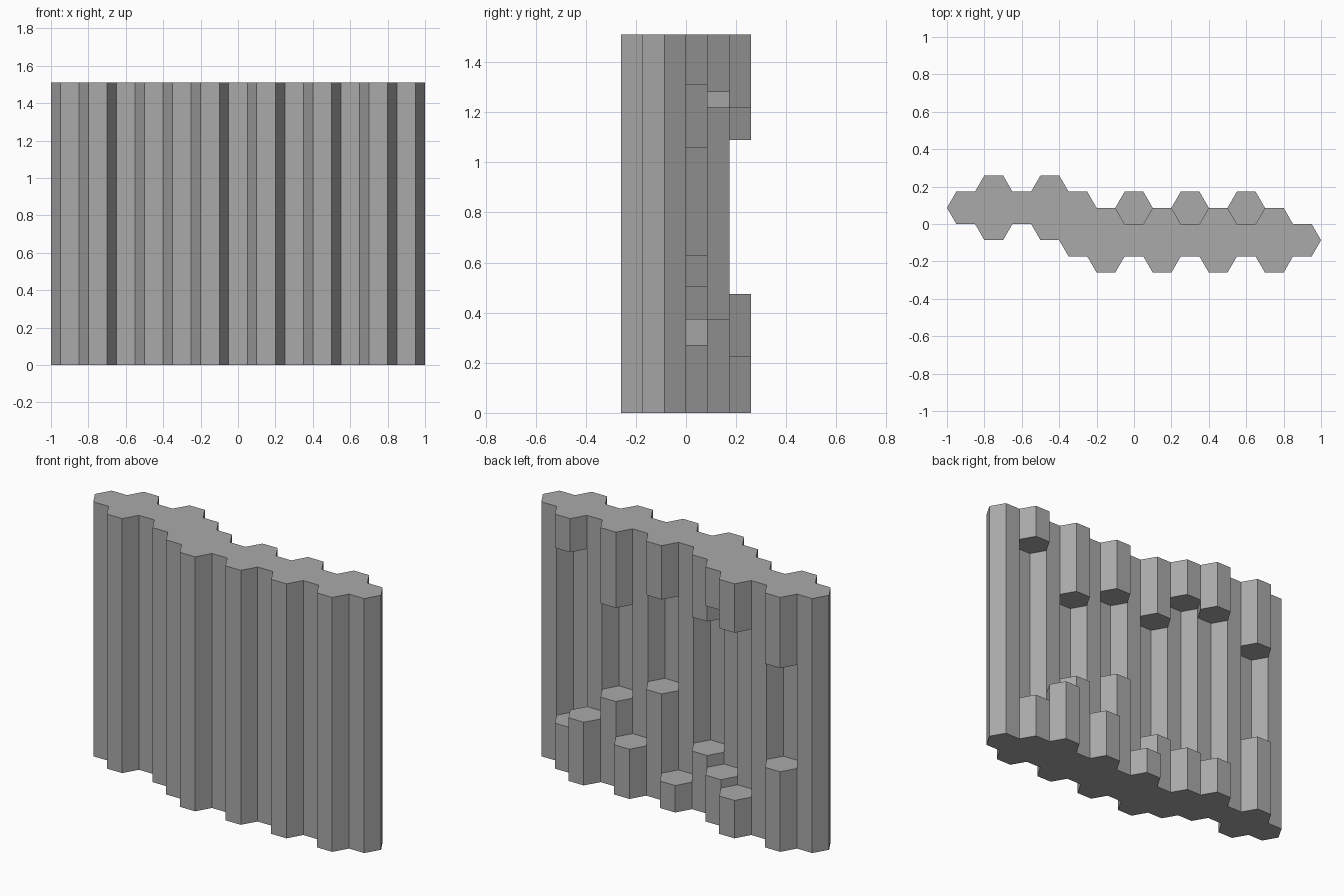
import bpy, bmesh, math

cube = bpy.data.objects.get("Cube")
if cube:
    bpy.data.objects.remove(cube, do_unlink=True)

R = 0.1                        # hexagon corner radius
A = R * math.sqrt(3) / 2       # half the hexagon's flat-to-flat width
STEP = 1.5 * R                 # column spacing
TOP = 1.51

stone = bpy.data.materials.new("grey_stone")
stone.use_nodes = True
grey = (0.4, 0.4, 0.4, 1)
stone.diffuse_color = grey
stone.node_tree.nodes["Principled BSDF"].inputs["Base Color"].default_value = grey

# Grid cells are (column, row): column in STEP units, row in half-widths
wall_rows = [1, 0, 1, 0, -1, -2, -1, -2, -1, -2, -1, -2, -1]
wall = {(i - 6, row): (0, TOP) for i, row in enumerate(wall_rows)}

# Hanging columns on the back: underside heights
hanging = {(-5, 2): 1.09, (-3, 2): 1.22, (-2, 1): 1.28, (-1, 0): 1.14,
           (1, 0): 1.19, (3, 0): 1.06, (5, 0): 1.31}
hanging = {cell: (z, TOP) for cell, z in hanging.items()}

# Standing columns on the back: top heights
standing = {(-5, 2): 0.475, (-3, 2): 0.225, (-2, 1): 0.275, (-1, 0): 0.345,
            (0, 1): 0.16, (1, 0): 0.63, (2, 1): 0.295, (3, 0): 0.505,
            (4, 1): 0.375, (5, 0): 0.27}
standing = {cell: (0, z) for cell, z in standing.items()}

# Neighbouring cell across each side, counter-clockwise from the +x corner
NEIGHBOURS = [(1, 1), (0, 2), (-1, 1), (-1, -1), (0, -2), (1, -1)]


def build(name, cells):
    """Hexagonal columns, leaving out sides buried against the wall."""
    bm = bmesh.new()
    for (col, row), (z0, z1) in cells.items():
        rings = []
        for z in (z0, z1):
            rings.append([bm.verts.new((col * STEP + R * math.cos(k * math.pi / 3),
                                        row * A + R * math.sin(k * math.pi / 3), z))
                          for k in range(6)])
        low, high = rings
        bm.faces.new(low[::-1])
        bm.faces.new(high)
        for k, (dc, dr) in enumerate(NEIGHBOURS):
            if (col + dc, row + dr) in wall:
                continue
            n = (k + 1) % 6
            bm.faces.new((low[k], low[n], high[n], high[k]))
    bmesh.ops.remove_doubles(bm, verts=bm.verts[:], dist=0.0005)
    mesh = bpy.data.meshes.new(name)
    bm.to_mesh(mesh)
    bm.free()
    mesh.materials.append(stone)
    obj = bpy.data.objects.new(name, mesh)
    bpy.context.collection.objects.link(obj)


# Full-height wall, then the broken columns behind it
build("wall_columns", wall)
for kind, cells in (("hanging_column", hanging), ("standing_column", standing)):
    for i, (cell, span) in enumerate(cells.items(), 1):
        build(f"{kind}_{i}", {cell: span})
